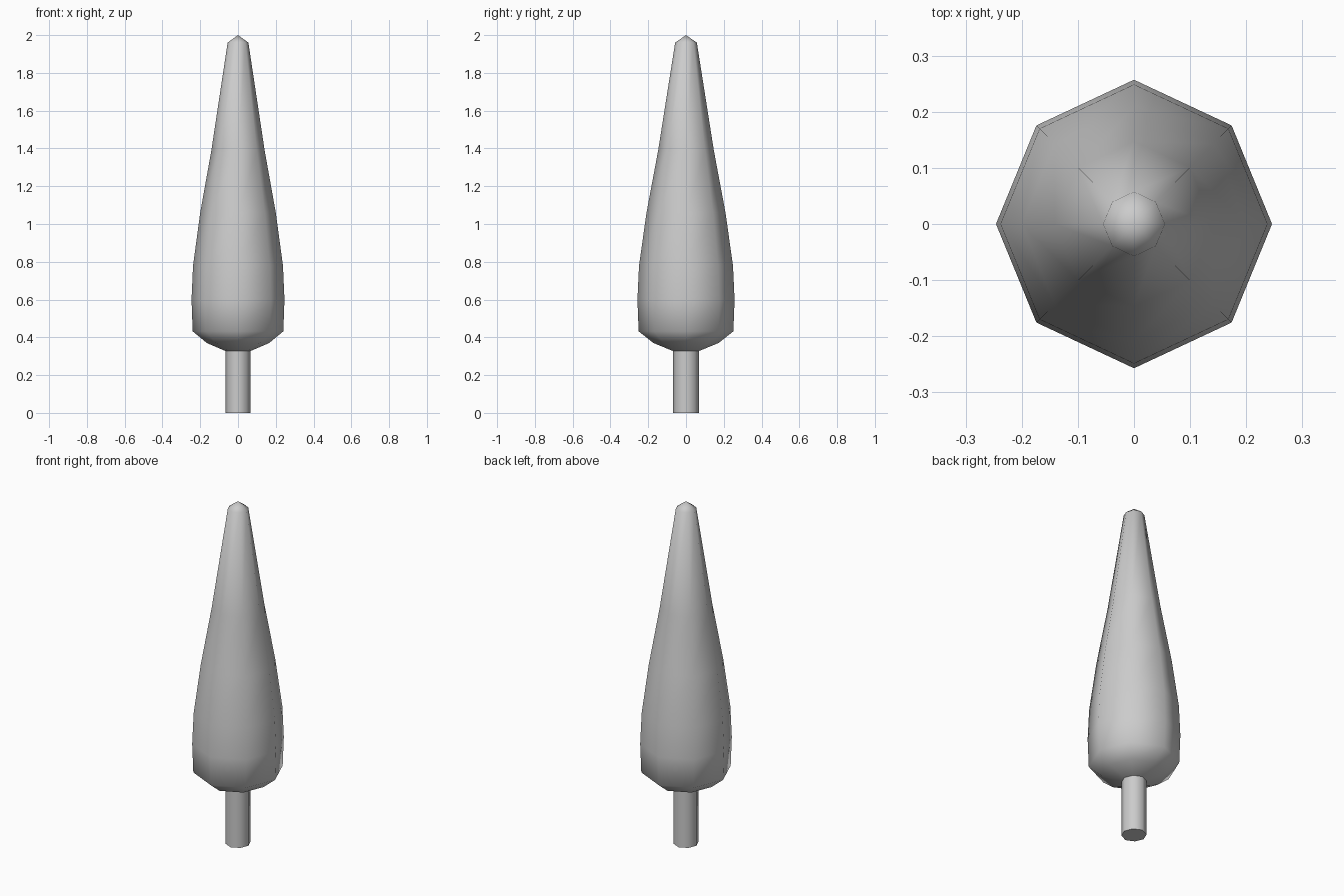
import bpy, bmesh, math

if "Cube" in bpy.data.objects:
    bpy.data.objects.remove(bpy.data.objects["Cube"])

SIDES = 8
Y_STRETCH = 1.045


def lathe(name, profile):
    """Revolve (radius, z) points into a closed eight-sided solid."""
    bm = bmesh.new()
    rings = []
    for r, z in profile:
        if r == 0:
            rings.append([bm.verts.new((0, 0, z))] * SIDES)
            continue
        ring = []
        for i in range(SIDES):
            a = 2 * math.pi * i / SIDES
            # only the front and back corners are pushed out slightly
            sy = Y_STRETCH if i % 4 == 2 else 1.01
            ring.append(bm.verts.new((r * math.cos(a), r * math.sin(a) * sy, z)))
        rings.append(ring)
    for low, high in zip(rings, rings[1:]):
        for i in range(SIDES):
            j = (i + 1) % SIDES
            corners = dict.fromkeys((low[i], low[j], high[j], high[i]))
            bm.faces.new(list(corners))
    for k in (0, -1):
        if profile[k][0] > 0:
            bm.faces.new(rings[k])
    bmesh.ops.recalc_face_normals(bm, faces=bm.faces)
    mesh = bpy.data.meshes.new(name)
    bm.to_mesh(mesh)
    bm.free()
    obj = bpy.data.objects.new(name, mesh)
    bpy.context.collection.objects.link(obj)
    bpy.ops.object.select_all(action='DESELECT')
    obj.select_set(True)
    bpy.context.view_layer.objects.active = obj
    bpy.ops.object.shade_smooth_by_angle(angle=math.radians(60))
    return obj


# Trunk
lathe("trunk", [(0.067, 0), (0.067, 0.33)])

# Tapering foliage with a rounded underside and blunt tip
lathe("foliage", [(0.065, 0.327), (0.165, 0.37), (0.24, 0.432), (0.246, 0.60),
                  (0.238, 0.78), (0.20, 1.06), (0.141, 1.39),
                  (0.055, 1.96), (0, 2.0)])
